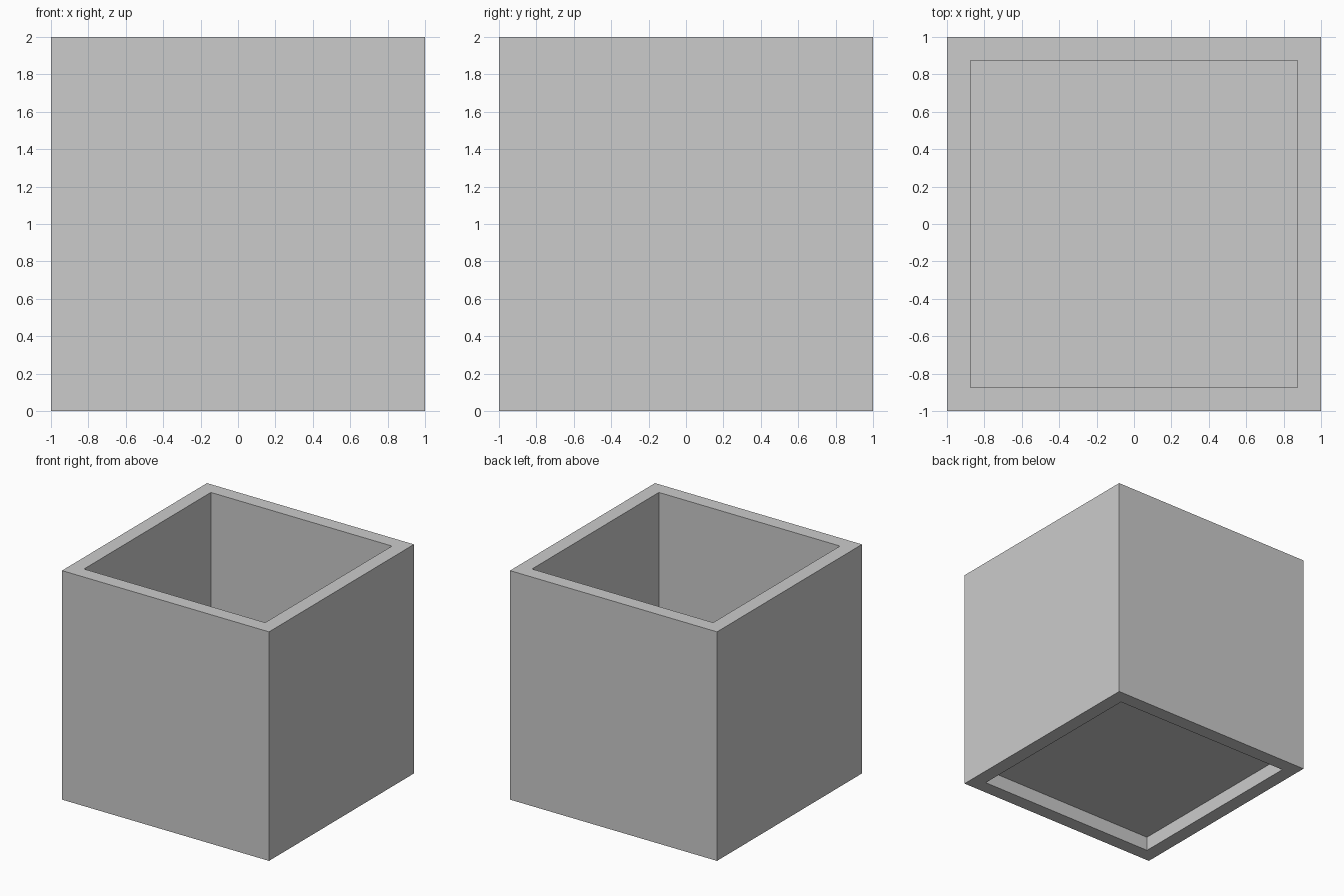
import bpy
import bmesh
from mathutils import Matrix

if "Cube" in bpy.data.objects:
    bpy.data.objects.remove(bpy.data.objects["Cube"])

SIZE = 2.0      # outer cube edge
WALL = 0.125    # wall thickness
RECESS = 0.125  # hollow under the base
FLOOR = 0.125   # floor thickness


def sink(bm, direction, depth):
    """Inset the face looking along direction and push it into the block."""
    bm.normal_update()
    face = max(bm.faces, key=lambda f: f.normal.z * direction)
    bmesh.ops.inset_region(bm, faces=[face], thickness=WALL, use_even_offset=True)
    new = bmesh.ops.extrude_discrete_faces(bm, faces=[face])["faces"][0]
    bmesh.ops.translate(bm, verts=new.verts, vec=(0, 0, -direction * depth))


# Open box with a raised floor
bm = bmesh.new()
bmesh.ops.create_cube(bm, size=SIZE, matrix=Matrix.Translation((0, 0, SIZE / 2)))
sink(bm, 1, SIZE - RECESS - FLOOR)

# Recessed underside: the bottom face is the lowest one facing down
sink(bm, -1, RECESS)
bmesh.ops.recalc_face_normals(bm, faces=bm.faces)

mesh = bpy.data.meshes.new("open_box")
bm.to_mesh(mesh)
bm.free()
bpy.context.collection.objects.link(bpy.data.objects.new("open_box", mesh))
